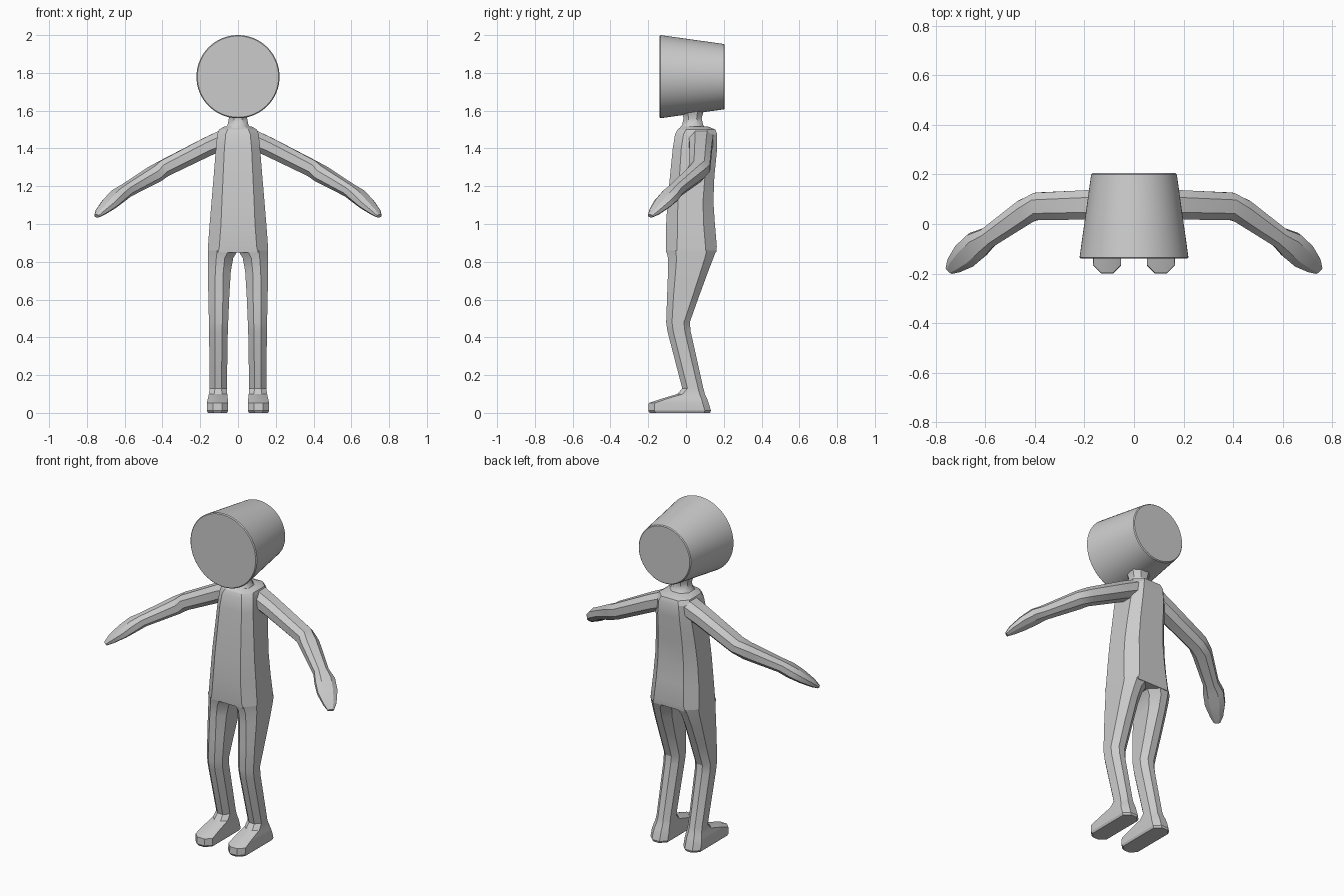
import bpy, bmesh, math
from mathutils import Vector

cube = bpy.data.objects.get("Cube")
if cube:
    bpy.data.objects.remove(cube, do_unlink=True)

grey = bpy.data.materials.new("plain grey")
grey.use_nodes = True
COLOUR = (0.6, 0.6, 0.6, 1)
grey.diffuse_color = COLOUR
grey.node_tree.nodes["Principled BSDF"].inputs["Base Color"].default_value = COLOUR


def loft(name, rings, angle=25, cap_start=True):
    """Skin a list of equally sized point rings and cap the ends."""
    bm = bmesh.new()
    loops = [[bm.verts.new(p) for p in ring] for ring in rings]
    n = len(loops[0])
    for a, b in zip(loops, loops[1:]):
        for i in range(n):
            j = (i + 1) % n
            bm.faces.new((a[i], a[j], b[j], b[i]))
    if cap_start:
        bm.faces.new(loops[0])
    bm.faces.new(loops[-1])
    bmesh.ops.recalc_face_normals(bm, faces=bm.faces)
    mesh = bpy.data.meshes.new(name)
    bm.to_mesh(mesh)
    bm.free()
    mesh.materials.append(grey)
    ob = bpy.data.objects.new(name, mesh)
    bpy.context.collection.objects.link(ob)
    bpy.ops.object.select_all(action="DESELECT")
    ob.select_set(True)
    bpy.context.view_layer.objects.active = ob
    bpy.ops.object.shade_smooth_by_angle(angle=math.radians(angle))
    return ob


def octagon(w, h, cx, cy):
    """Rectangle of half sizes w, h with cut corners."""
    return [(w - cx, -h), (w, -h + cy), (w, h - cy), (w - cx, h),
            (cx - w, h), (-w, h - cy), (-w, cy - h), (cx - w, -h)]


def level_ring(z, x0, x1, y0, y1, c, side=1):
    mx, my = (x0 + x1) / 2, (y0 + y1) / 2
    return [(side * (mx + u), my + v, z)
            for u, v in octagon((x1 - x0) / 2, (y1 - y0) / 2, c, c)]


# Torso: height, half width, front, back, corner cut
torso = [(0.85, 0.16, -0.105, 0.16, 0.055), (0.88, 0.159, -0.107, 0.163, 0.06),
         (1.0, 0.15, -0.105, 0.153, 0.06), (1.12, 0.14, -0.098, 0.145, 0.055),
         (1.25, 0.129, -0.085, 0.15, 0.05), (1.4, 0.117, -0.07, 0.165, 0.045),
         (1.475, 0.11, -0.058, 0.165, 0.045), (1.5, 0.1, -0.045, 0.155, 0.045),
         (1.515, 0.075, -0.025, 0.12, 0.04)]
loft("torso", [level_ring(z, -w, w, f, b, c) for z, w, f, b, c in torso])

# Neck, narrow in the middle
neck = [(1.5, 0.075), (1.525, 0.055), (1.56, 0.048), (1.585, 0.055), (1.64, 0.07)]
loft("neck", [level_ring(z, -r, r, 0.035 - r, 0.035 + r, r * 0.55) for z, r in neck], 40)

# Legs with feet: height, inner, outer, front, back, corner cut
leg = [(0.86, 0.0, 0.16, -0.105, 0.16, 0.05), (0.82, 0.025, 0.16, -0.095, 0.145, 0.045),
       (0.75, 0.038, 0.16, -0.095, 0.118, 0.04), (0.62, 0.046, 0.157, -0.1, 0.07, 0.034),
       (0.48, 0.052, 0.154, -0.105, 0.02, 0.031), (0.43, 0.054, 0.153, -0.098, 0.025, 0.031),
       (0.13, 0.059, 0.15, -0.02, 0.092, 0.028), (0.1, 0.057, 0.154, -0.045, 0.1, 0.028),
       (0.075, 0.054, 0.16, -0.13, 0.112, 0.03), (0.052, 0.052, 0.165, -0.197, 0.12, 0.032),
       (0.012, 0.052, 0.165, -0.2, 0.132, 0.032), (0.0, 0.058, 0.159, -0.192, 0.128, 0.032)]

# Arms with mitten hands: centre, half depth, half thickness
arm = [((0.07, 0.08, 1.45), 0.065, 0.052), ((0.16, 0.078, 1.41), 0.06, 0.05),
       ((0.39, 0.072, 1.295), 0.055, 0.045), ((0.44, 0.05, 1.265), 0.052, 0.044),
       ((0.59, -0.055, 1.178), 0.042, 0.035), ((0.635, -0.085, 1.148), 0.056, 0.036),
       ((0.68, -0.125, 1.108), 0.055, 0.03), ((0.725, -0.165, 1.066), 0.036, 0.02),
       ((0.747, -0.188, 1.042), 0.017, 0.009)]


def arm_rings(side):
    pts = [Vector(p) for p, _, _ in arm]
    rings = []
    for i, (_, w, h) in enumerate(arm):
        along = (pts[min(i + 1, len(pts) - 1)] - pts[max(i - 1, 0)]).normalized()
        across = Vector((0, 0, 1)).cross(along).normalized()
        up = along.cross(across)
        ring = [pts[i] + across * u + up * v for u, v in octagon(w, h, w * 0.5, h * 0.55)]
        rings.append([(side * p.x, p.y, p.z) for p in ring])
    return rings


for label, side in (("left", 1), ("right", -1)):
    loft(label + "_leg", [level_ring(*r, side) for r in leg], cap_start=False)
    loft(label + "_arm", arm_rings(side))

# Head: tapered drum lying along y, with softened rims
STEPS = 64
drum = [(-0.14, 0.215), (-0.135, 0.22), (0.2, 0.173), (0.205, 0.168)]
loft("head", [[(r * math.cos(2 * math.pi * k / STEPS), y,
                1.78 + r * math.sin(2 * math.pi * k / STEPS)) for k in range(STEPS)]
              for y, r in drum])
